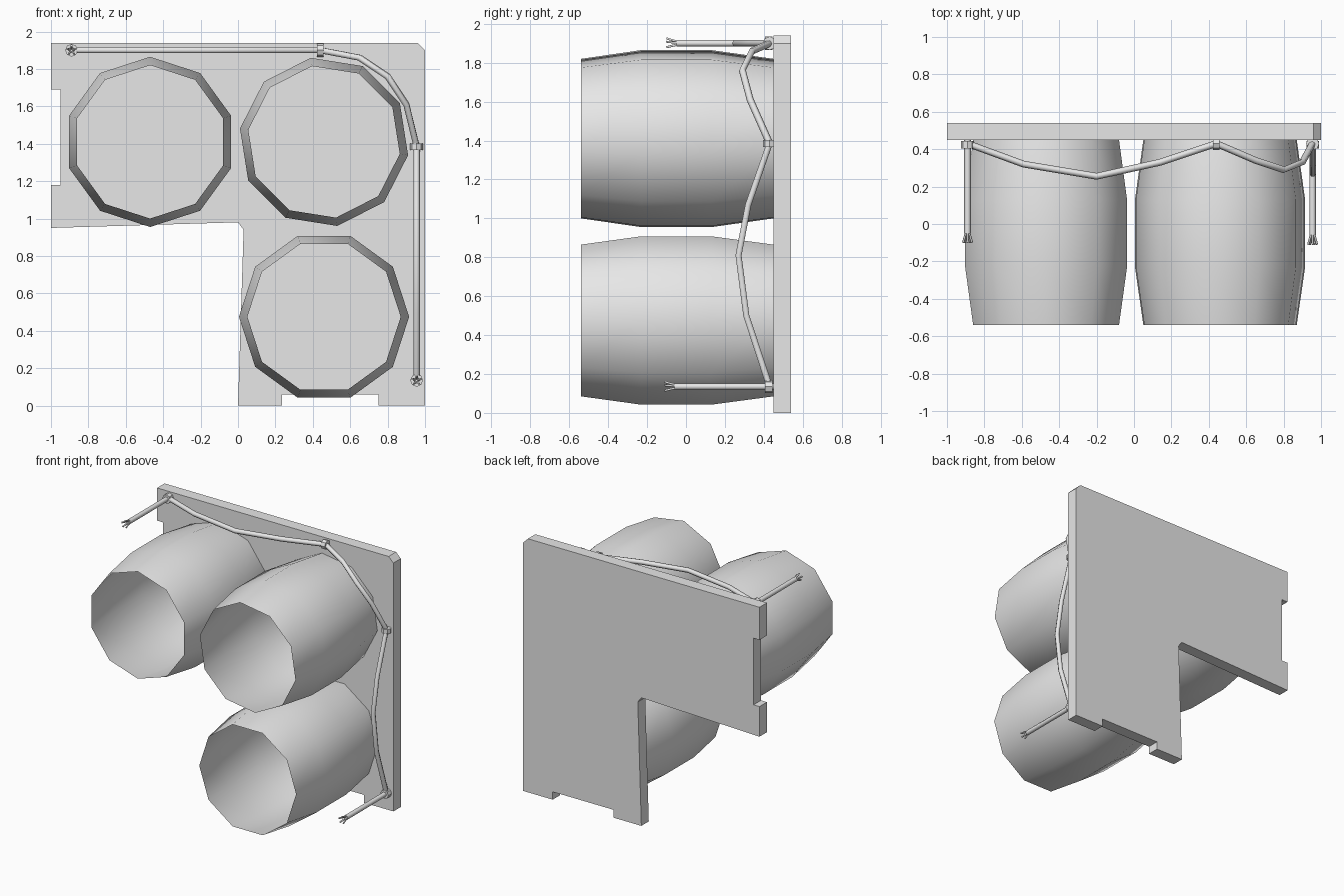
import bpy, bmesh, math
from mathutils import Vector

cube = bpy.data.objects.get("Cube")
if cube:
    bpy.data.objects.remove(cube, do_unlink=True)

grey = bpy.data.materials.new("plain_grey")
grey.use_nodes = True
grey.diffuse_color = (0.8, 0.8, 0.8, 1)
grey.node_tree.nodes["Principled BSDF"].inputs["Base Color"].default_value = (0.8, 0.8, 0.8, 1)


def finish(name, bm, smooth=False):
    mesh = bpy.data.meshes.new(name)
    bm.to_mesh(mesh)
    bm.free()
    mesh.materials.append(grey)
    for p in mesh.polygons:
        p.use_smooth = smooth
    obj = bpy.data.objects.new(name, mesh)
    bpy.context.collection.objects.link(obj)
    return obj


def wall_plate(outline, front, back):
    bm = bmesh.new()
    face = bm.faces.new([bm.verts.new((x, front, z)) for x, z in outline])
    ext = bmesh.ops.extrude_face_region(bm, geom=[face])
    moved = [v for v in ext["geom"] if isinstance(v, bmesh.types.BMVert)]
    bmesh.ops.translate(bm, verts=moved, vec=(0, back - front, 0))
    bmesh.ops.recalc_face_normals(bm, faces=bm.faces)
    finish("wall_plate", bm)


def barrel(name, cx, cz, turn, sides=10):
    # Open ten-sided shell swept through a bulging profile
    profile = [(-0.54, 0.41), (-0.23, 0.455), (0.13, 0.455), (0.45, 0.41)]
    bm = bmesh.new()
    rings = []
    for y, r in profile:
        angles = [math.radians(turn) + math.tau * i / sides for i in range(sides)]
        rings.append([bm.verts.new((cx + r * math.cos(a), y, cz + r * math.sin(a)))
                      for a in angles])
    for a, b in zip(rings, rings[1:]):
        for i in range(sides):
            j = (i + 1) % sides
            bm.faces.new((a[i], b[i], b[j], a[j]))
    # Point the normals away from the barrel axis
    bm.normal_update()
    f = next(iter(bm.faces))
    if f.normal.dot(f.calc_center_median() - Vector((cx, 0, cz))) < 0:
        bmesh.ops.reverse_faces(bm, faces=bm.faces)
    finish(name, bm, True)


def tube(name, points, radius):
    curve = bpy.data.curves.new(name, "CURVE")
    curve.dimensions = "3D"
    curve.bevel_depth = radius
    curve.bevel_resolution = 1
    curve.use_fill_caps = True
    spline = curve.splines.new("POLY")
    spline.points.add(len(points) - 1)
    for p, co in zip(spline.points, points):
        p.co = (*co, 1)
    curve.materials.append(grey)
    obj = bpy.data.objects.new(name, curve)
    bpy.context.collection.objects.link(obj)
    bpy.ops.object.select_all(action="DESELECT")
    obj.select_set(True)
    bpy.context.view_layer.objects.active = obj
    bpy.ops.object.convert(target="MESH")
    bpy.ops.object.shade_smooth_by_angle(angle=math.radians(65))


def collar(name, centre, direction, radius=0.035, length=0.035):
    bm = bmesh.new()
    bmesh.ops.create_cone(bm, cap_ends=True, segments=8, radius1=radius,
                          radius2=radius, depth=length)
    obj = finish(name, bm)
    obj.rotation_euler = Vector(direction).to_track_quat("Z", "Y").to_euler()
    obj.location = centre


# Notched corner-shaped backing plate
wall_plate([(-1, 0.95), (0, 0.98), (0.03, 0.94), (0, 0), (0.235, 0), (0.235, 0.06),
            (0.75, 0.06), (0.75, 0), (1, 0), (1, 1.90), (0.96, 1.94), (-1, 1.94),
            (-1, 1.69), (-0.95, 1.69), (-0.95, 1.18), (-1, 1.18)], 0.45, 0.54)

# Three barrels, each turned a little differently
barrel("barrel_upper_right", -0.47, 1.41, 90)
barrel("barrel_upper_left", 0.46, 1.41, 99)
barrel("barrel_lower_left", 0.46, 0.475, 0)

# Sagging rope hung between anchors
top_end, top_mid = (-0.89, 0.43, 1.90), (0.44, 0.43, 1.90)
side_mid, side_end = (0.955, 0.43, 1.385), (0.955, 0.43, 0.135)
tube("rope_top", [top_end, (-0.59, 0.32, 1.90), (-0.2, 0.255, 1.90),
                  (0.14, 0.33, 1.90), top_mid], 0.018)
tube("rope_corner", [top_mid, (0.65, 0.34, 1.86), (0.80, 0.29, 1.76),
                     (0.90, 0.33, 1.61), side_mid], 0.018)
tube("rope_side", [side_mid, (0.955, 0.32, 1.07), (0.955, 0.27, 0.81),
                   (0.955, 0.31, 0.5), side_end], 0.018)

# Rope bands at the anchors
collar("rope_band_top", top_mid, (1, 0, 0))
collar("rope_band_side", side_mid, (0, 0, 1))

# Loose rope ends with a knot and frayed strands
for label, (x, y, z), tip in (("top", top_end, -0.05), ("side", side_end, -0.06)):
    collar("rope_knot_" + label, (x, 0.425, z), (0, 1, 0), 0.034, 0.04)
    tube("rope_tail_" + label, [(x, 0.45, z), (x, tip, z)], 0.018)
    for i in range(5):
        a = math.tau * i / 5 + 0.3
        dx, dz = math.cos(a), math.sin(a)
        tube(f"rope_strand_{label}_{i + 1}",
             [(x + 0.008 * dx, tip + 0.01, z + 0.008 * dz),
              (x + 0.016 * dx, tip - 0.02, z + 0.016 * dz),
              (x + 0.025 * dx, tip - 0.05, z + 0.025 * dz)], 0.006)
